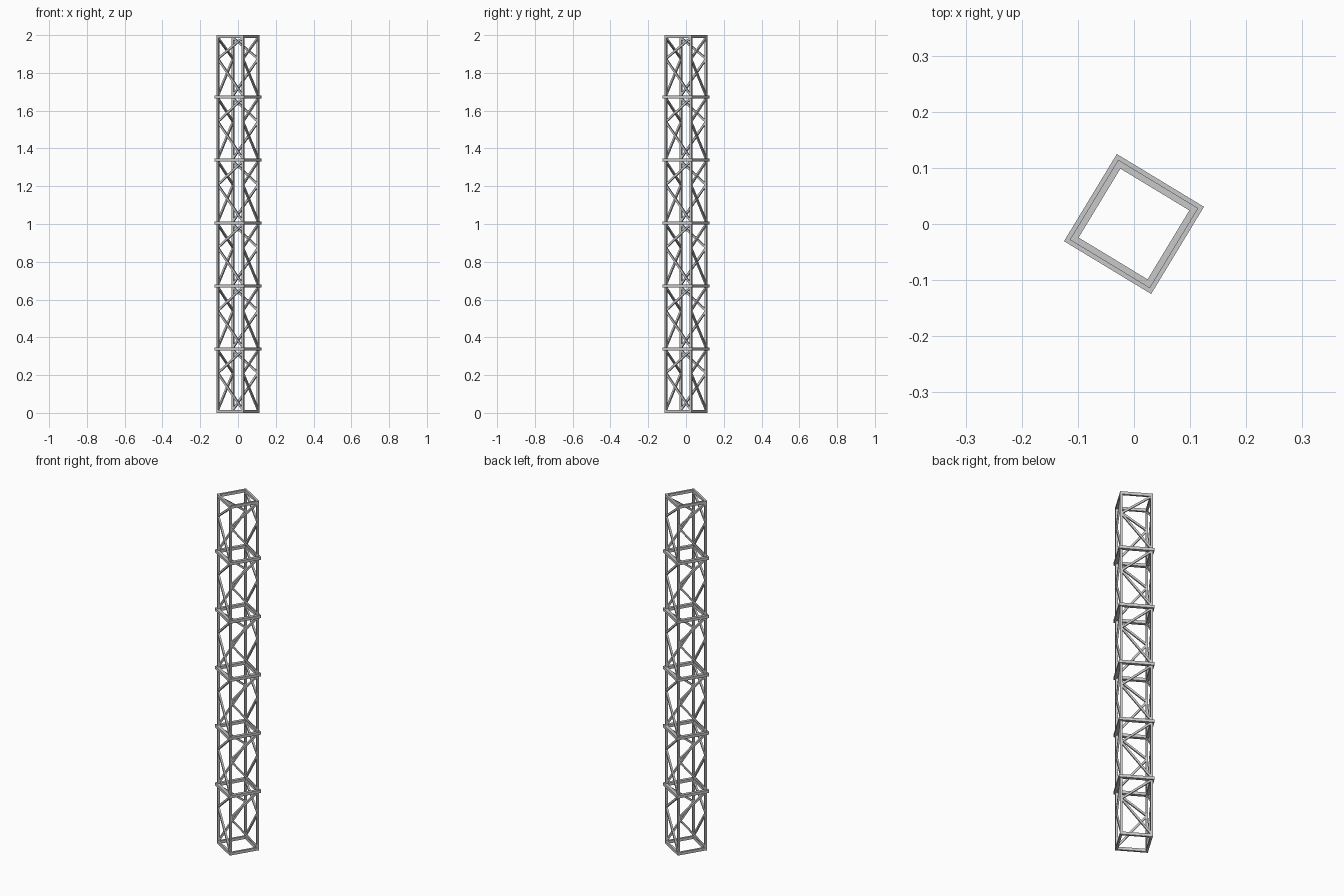
import bpy, math
from mathutils import Matrix, Vector

if "Cube" in bpy.data.objects:
    bpy.data.objects.remove(bpy.data.objects["Cube"])

TURN = Matrix.Rotation(math.radians(-31.2), 4, 'Z')   # tower stands turned on its axis
OUT, BAR = 0.0833, 0.0115                             # post outer face, bar width
MID = OUT - BAR / 2
RINGS = [0.008] + [0.0045 + 0.3335 * i for i in range(1, 6)] + [1.992]

steel = bpy.data.materials.new("grey steel")
steel.diffuse_color = (0.58, 0.58, 0.58, 1)
steel.use_nodes = True
steel.node_tree.nodes["Principled BSDF"].inputs["Base Color"].default_value = steel.diffuse_color


def bar(name, a, b, width, depth, quarter):
    """Square bar from a to b, turned by quarter turns about the tower axis."""
    a, b = Vector(a), Vector(b)
    z = (b - a).normalized()
    y = Vector((0, 1, 0))                  # bars lie in the local front face plane
    x = y.cross(z)
    rot = Matrix((x, y, z)).transposed()
    verts = []
    for end in (a, b):
        for sx, sy in ((-1, -1), (1, -1), (1, 1), (-1, 1)):
            verts.append(end + rot @ Vector((sx * width / 2, sy * depth / 2, 0)))
    faces = [(3, 2, 1, 0), (4, 5, 6, 7)]
    faces += [(i, (i + 1) % 4, (i + 1) % 4 + 4, i + 4) for i in range(4)]
    mesh = bpy.data.meshes.new(name)
    mesh.from_pydata(verts, [], faces)
    mesh.materials.append(steel)
    mesh.transform(TURN @ Matrix.Rotation(quarter * math.pi / 2, 4, 'Z'))
    obj = bpy.data.objects.new(name, mesh)
    bpy.context.collection.objects.link(obj)


for q in range(4):
    # corner post
    bar("corner_post", (-MID, -MID, 0), (-MID, -MID, 2), BAR, BAR, q)

    # horizontal rings: slim at both ends, wider collars between
    for i, z in enumerate(RINGS):
        if i in (0, 6):
            bar("end_rail", (-OUT, -MID, z), (OUT - BAR, -MID, z), 0.016, BAR, q)
        else:
            inner, outer = 0.0728, 0.0908
            bar("collar_rail", (-outer, -(inner + outer) / 2, z),
                (inner, -(inner + outer) / 2, z), 0.016, outer - inner, q)

    # K bracing: two diagonals per panel meeting on the left post
    for low, high in zip(RINGS, RINGS[1:]):
        apex = (-MID, -MID, low + 0.203)
        bar("upper_brace", apex, (MID, -MID, high - 0.006), 0.0105, 0.010, q)
        bar("lower_brace", apex, (MID, -MID, low + 0.008), 0.0105, 0.010, q)
